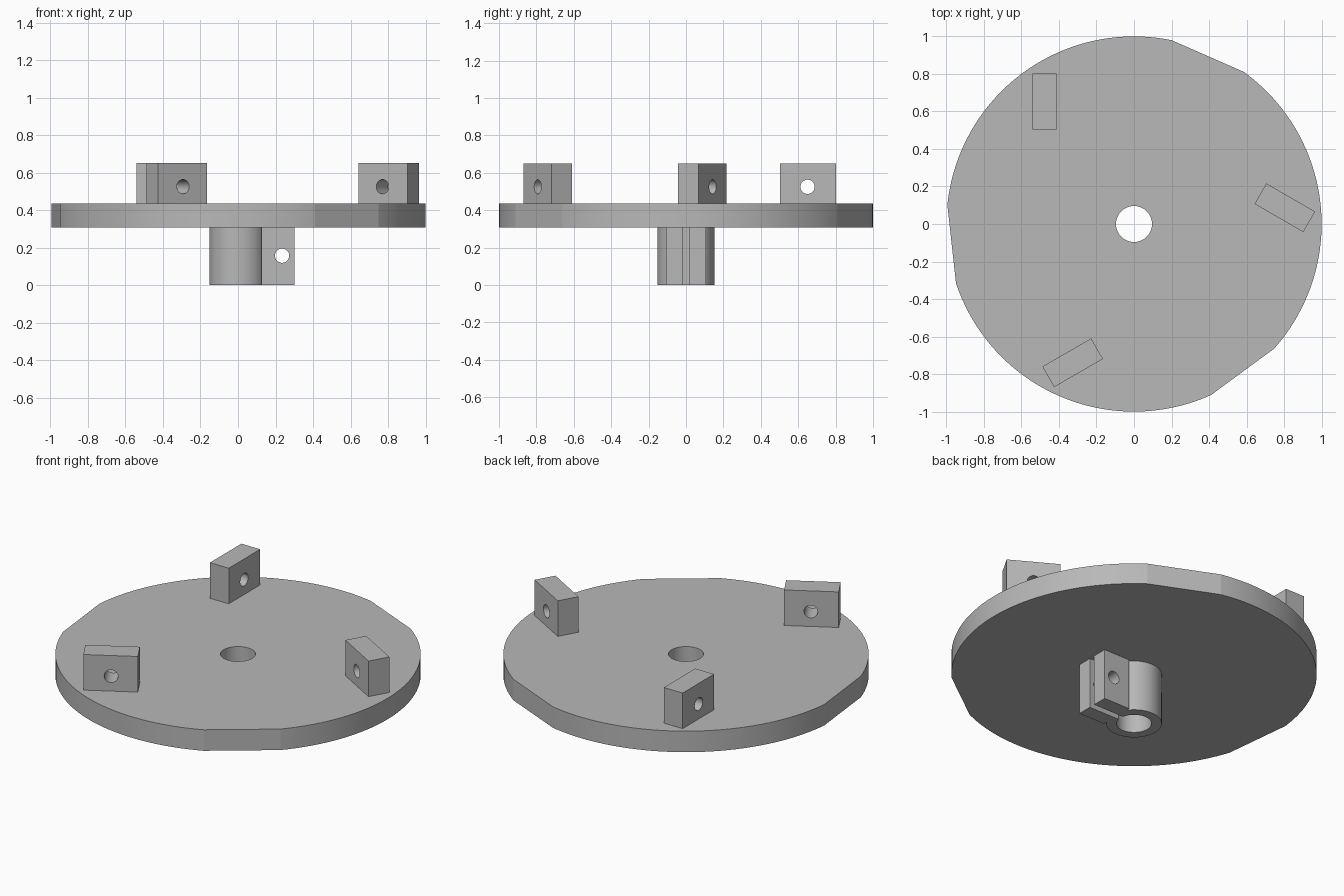
import bpy
import bmesh
from math import radians, degrees, asin, sin, cos, pi
from mathutils import Matrix

cube = bpy.data.objects.get("Cube")
if cube:
    bpy.data.objects.remove(cube, do_unlink=True)

grey = bpy.data.materials.new("machined grey")
grey.use_nodes = True
colour = (0.48, 0.48, 0.48, 1)
grey.diffuse_color = colour
grey.node_tree.nodes["Principled BSDF"].inputs["Base Color"].default_value = colour

BORE, HOLE = 0.096, 0.038
PLATE_LOW, PLATE_TOP, POST_TOP = 0.308, 0.435, 0.65


def arc(radius, start, end, steps):
    """Points along an arc, angles in degrees."""
    angles = [radians(start + (end - start) * i / steps) for i in range(steps + 1)]
    return [(radius * cos(a), radius * sin(a)) for a in angles]


def prism(name, outline, low, high):
    """Extrude a flat outline from z = low to z = high."""
    bm = bmesh.new()
    face = bm.faces.new([bm.verts.new((x, y, low)) for x, y in outline])
    top = bmesh.ops.extrude_face_region(bm, geom=[face])["geom"]
    moved = [v for v in top if isinstance(v, bmesh.types.BMVert)]
    bmesh.ops.translate(bm, verts=moved, vec=(0, 0, high - low))
    bmesh.ops.recalc_face_normals(bm, faces=bm.faces)
    mesh = bpy.data.meshes.new(name)
    bm.to_mesh(mesh)
    bm.free()
    mesh.materials.append(grey)
    obj = bpy.data.objects.new(name, mesh)
    bpy.context.collection.objects.link(obj)
    return obj


def block(name, x0, x1, y0, y1, low, high):
    return prism(name, [(x0, y0), (x1, y0), (x1, y1), (x0, y1)], low, high)


def drill(obj, radius, centre, axis):
    """Bore a round hole right through an object along one axis."""
    turn = {"X": Matrix.Rotation(pi / 2, 4, "Y"),
            "Y": Matrix.Rotation(pi / 2, 4, "X"),
            "Z": Matrix.Identity(4)}[axis]
    circle = arc(radius, 0, 360, 64)[:-1]
    cutter = prism("drill_cutter", circle, -0.4, 0.4)
    cutter.hide_render = True
    cutter.data.transform(Matrix.Translation(centre) @ turn)
    mod = obj.modifiers.new("hole", "BOOLEAN")
    mod.operation, mod.solver, mod.object = "DIFFERENCE", "EXACT", cutter
    bpy.context.view_layer.update()
    evaluated = obj.evaluated_get(bpy.context.evaluated_depsgraph_get())
    result = bpy.data.meshes.new_from_object(evaluated)
    obj.modifiers.clear()
    obj.data = result
    bpy.data.objects.remove(cutter, do_unlink=True)


# Round plate with three flats and a central bore
rim = []
for k in range(3):
    rim += arc(1.0, 78.4 + 120 * k, 174.2 + 120 * k, 40)
plate = prism("round_plate", rim, PLATE_LOW, PLATE_TOP)
drill(plate, BORE, (0, 0, 0.37), "Z")
parts = [plate]

# Three drilled posts spaced around the plate
for k in range(3):
    post = block(f"post_{k + 1}", -0.54, -0.414, 0.503, 0.803, PLATE_TOP, POST_TOP)
    drill(post, HOLE, (-0.478, 0.65, 0.525), "X")
    post.data.transform(Matrix.Rotation(radians(120 * k), 4, "Z"))
    parts.append(post)

# Split clamp tube below the plate
SLOT, TUBE = 0.0185, 0.152
outer, inner = degrees(asin(SLOT / TUBE)), degrees(asin(SLOT / BORE))
ring = arc(TUBE, outer, 360 - outer, 72) + arc(BORE, 360 - inner, inner, 72)
parts.append(prism("clamp_tube", ring, 0, PLATE_LOW))

# Pair of drilled clamp lugs either side of the slot
for side, name in ((-1, "front_lug"), (1, "back_lug")):
    y0, y1 = sorted((side * SLOT, side * 0.108))
    lug = block(name, 0.125, 0.3, y0, y1, 0, PLATE_LOW)
    drill(lug, HOLE, (0.235, 0, 0.157), "Y")
    parts.append(lug)

# Smooth round walls, crisp edges
bpy.ops.object.select_all(action="DESELECT")
for part in parts:
    part.select_set(True)
bpy.context.view_layer.objects.active = plate
bpy.ops.object.shade_smooth_by_angle(angle=radians(8))
